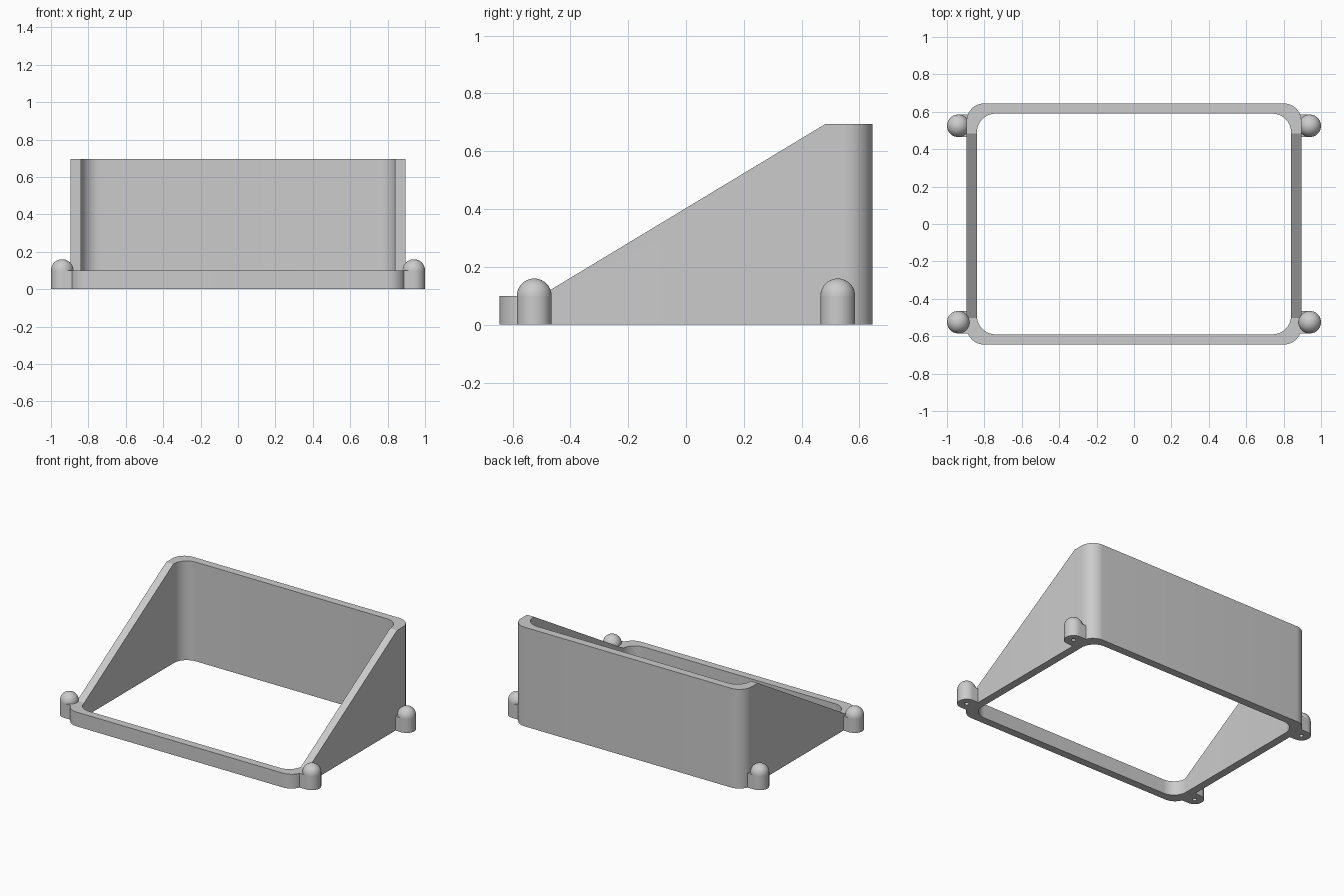
import bpy, bmesh, math
from math import sin, cos, pi

cube = bpy.data.objects.get("Cube")
if cube:
    bpy.data.objects.remove(cube, do_unlink=True)

grey = bpy.data.materials.new("light_grey")
grey.use_nodes = True
grey.diffuse_color = (0.6, 0.6, 0.6, 1)
grey.node_tree.nodes["Principled BSDF"].inputs["Base Color"].default_value = (0.6, 0.6, 0.6, 1)

HEIGHT, LIP = 0.695, 0.10          # back wall height, front lip height
SLOPE_FRONT, SLOPE_BACK = -0.503, 0.483
BOSS_X, BOSS_Y, BOSS_R = 0.94, 0.525, 0.06


def to_object(bm, name):
    bmesh.ops.recalc_face_normals(bm, faces=bm.faces)
    mesh = bpy.data.meshes.new(name)
    bm.to_mesh(mesh)
    bm.free()
    obj = bpy.data.objects.new(name, mesh)
    mesh.materials.append(grey)
    bpy.context.collection.objects.link(obj)
    return obj


def prism(name, outline, direction):
    """Extrude a closed outline along a direction."""
    bm = bmesh.new()
    face = bm.faces.new([bm.verts.new(p) for p in outline])
    ext = bmesh.ops.extrude_face_region(bm, geom=[face], use_keep_orig=True)
    moved = [v for v in ext["geom"] if isinstance(v, bmesh.types.BMVert)]
    bmesh.ops.translate(bm, verts=moved, vec=direction)
    return to_object(bm, name)


def arc(cx, cy, r, start, end, z, steps):
    angles = [start + (end - start) * i / steps for i in range(steps + 1)]
    return [(cx + r * cos(a), cy + r * sin(a), z) for a in angles]


def rounded_rect(hx, hy, r, z):
    points = []
    for i, (sx, sy) in enumerate([(1, 1), (-1, 1), (-1, -1), (1, -1)]):
        points += arc(sx * (hx - r), sy * (hy - r), r, i * pi / 2, (i + 1) * pi / 2, z, 12)
    return points


def select_only(obj):
    bpy.ops.object.select_all(action="DESELECT")
    obj.select_set(True)
    bpy.context.view_layer.objects.active = obj


def cut(obj, cutter):
    """Subtract the cutter, then discard it."""
    cutter.hide_render = True
    mod = obj.modifiers.new("cut", "BOOLEAN")
    mod.operation, mod.solver, mod.object = "DIFFERENCE", "EXACT", cutter
    select_only(obj)
    bpy.ops.object.modifier_apply(modifier=mod.name)
    bpy.data.objects.remove(cutter, do_unlink=True)


def smooth(obj):
    select_only(obj)
    bpy.ops.object.shade_smooth_by_angle(angle=math.radians(30))


# Rounded rectangular frame, open through the middle, with sloping side walls
frame = prism("frame", rounded_rect(0.895, 0.645, 0.095, 0), (0, 0, HEIGHT))
cut(frame, prism("opening_cutter", rounded_rect(0.84, 0.59, 0.1, -0.1), (0, 0, 1)))
slope = [(-1, -1, LIP), (-1, SLOPE_FRONT, LIP), (-1, SLOPE_BACK, HEIGHT),
         (-1, SLOPE_BACK, 1), (-1, -1, 1)]
cut(frame, prism("slope_cutter", slope, (2, 0, 0)))
smooth(frame)


# Four screw bosses: drilled D-shaped post with a domed cap
def boss(name, sx, sy):
    x, y = sx * BOSS_X, sy * BOSS_Y
    facing = 0 if sx > 0 else pi
    outline = arc(x, y, BOSS_R, facing - pi / 2, facing + pi / 2, 0, 20)
    root = sx * 0.882
    outline += [(root, outline[-1][1], 0), (root, outline[0][1], 0)]
    post = prism(name + "_post", outline, (0, 0, LIP))
    cut(post, prism("drill_cutter", arc(x, y, 0.014, 0, 2 * pi * 15 / 16, -0.1, 15), (0, 0, 0.18)))
    smooth(post)

    bm = bmesh.new()
    profile = [bm.verts.new((x + BOSS_R * cos(a), y, LIP + BOSS_R * sin(a)))
               for a in [i * pi / 20 for i in range(11)]]
    edges = [bm.edges.new(pair) for pair in zip(profile, profile[1:])]
    bmesh.ops.spin(bm, geom=profile + edges, cent=(x, y, 0), axis=(0, 0, 1),
                   angle=2 * pi, steps=40)
    bmesh.ops.remove_doubles(bm, verts=bm.verts, dist=0.0001)
    smooth(to_object(bm, name + "_dome"))


for side, sx in (("left", 1), ("right", -1)):
    for end, sy in (("front", -1), ("back", 1)):
        boss(f"{end}_{side}_boss", sx, sy)
